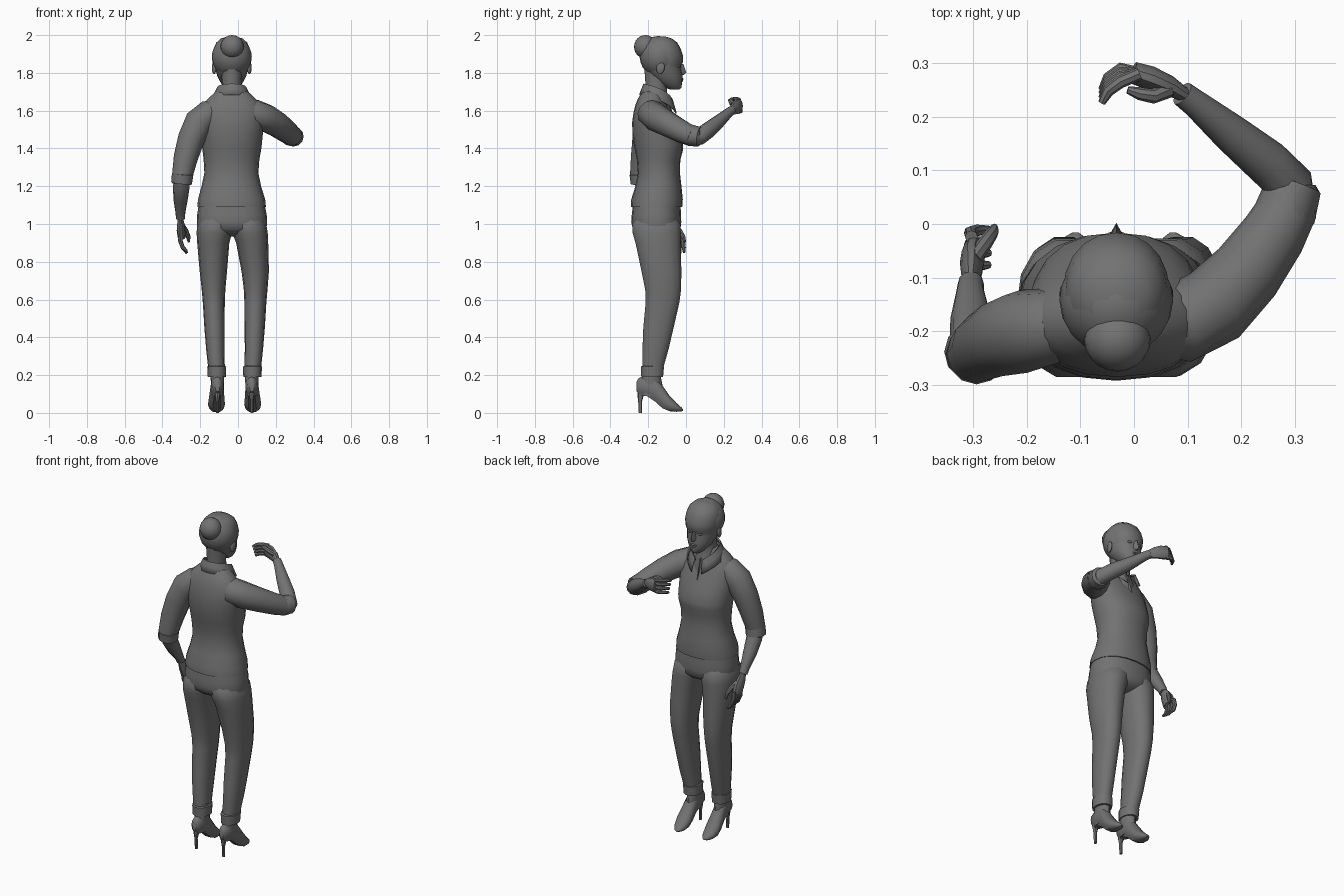
import bpy, bmesh, math
from mathutils import Vector as V

GREY = bpy.data.materials.new("dark_grey")
GREY.diffuse_color = (.17, .17, .17, 1)


def loft(name, rings, closed=True, caps=True, sharp=40):
    """Skin a list of point rings into one mesh."""
    bm = bmesh.new()
    vs = [[bm.verts.new(p) for p in r] for r in rings]
    n = len(rings[0])
    for a, b in zip(vs, vs[1:]):
        for i in range(n if closed else n - 1):
            j = (i + 1) % n
            bm.faces.new((a[i], a[j], b[j], b[i]))
    if caps:
        bm.faces.new(vs[0])
        bm.faces.new(vs[-1])
    bmesh.ops.recalc_face_normals(bm, faces=bm.faces)
    me = bpy.data.meshes.new(name)
    bm.to_mesh(me)
    bm.free()
    for f in me.polygons:
        f.use_smooth = True
    me.set_sharp_from_angle(angle=math.radians(sharp))
    me.materials.append(GREY)
    ob = bpy.data.objects.new(name, me)
    bpy.context.collection.objects.link(ob)
    return ob


def slices(name, rows, n=18, p=2.2):
    """Stack of horizontal superellipses: (z, x0, x1, y0, y1)."""
    def s(v):
        return math.copysign(abs(v) ** (2 / p), v)
    return loft(name, [[((x0 + x1) / 2 + (x1 - x0) / 2 * s(math.cos(2 * math.pi * i / n)),
                         (y0 + y1) / 2 + (y1 - y0) / 2 * s(math.sin(2 * math.pi * i / n)), z)
                        for i in range(n)] for z, x0, x1, y0, y1 in rows])


def tube(name, pts, n=12, side=V((0, 0, 1)), flat=1.0):
    """Tube through (x, y, z, r); flat scales the width across 'side'."""
    c = [V(p[:3]) for p in pts]
    rings = []
    for k, p in enumerate(pts):
        t = (c[min(k + 1, len(c) - 1)] - c[max(k - 1, 0)]).normalized()
        u = t.cross(side).normalized()
        w = u.cross(t)
        rings.append([c[k] + u * p[3] * flat * math.cos(2 * math.pi * i / n)
                      + w * p[3] * math.sin(2 * math.pi * i / n) for i in range(n)])
    return loft(name, rings)


def ball(name, loc, size, rot=(0, 0, 0)):
    bpy.ops.mesh.primitive_uv_sphere_add(segments=20, ring_count=12, location=loc, rotation=rot)
    ob = bpy.context.object
    ob.name, ob.scale = name, size
    ob.data.materials.append(GREY)
    bpy.ops.object.shade_smooth()
    return ob


CX = -0.033  # body midline

# Head, hair, bun, face details
slices("head", [(z, CX - w, CX + w, b, f) for z, w, b, f in [
    (1.712, .022, -.085, -.035), (1.722, .036, -.11, -.024), (1.75, .06, -.15, -.021),
    (1.785, .077, -.19, -.019), (1.82, .087, -.218, -.026), (1.84, .091, -.225, -.026),
    (1.856, .094, -.23, -.016), (1.89, .099, -.236, -.016), (1.93, .095, -.228, -.029),
    (1.96, .082, -.21, -.046), (1.982, .058, -.185, -.075), (1.993, .02, -.15, -.11)]], 20, 2.1)
ball("hair", (CX, -.142, 1.885), (.106, .103, .111), (.3, 0, 0))
ball("hair_bun", (CX + .002, -.215, 1.938), (.062, .06, .062))
loft("nose", [[(CX - w, y0, z), (CX, y1, z), (CX + w, y0, z)] for z, w, y0, y1 in
              [(1.79, .012, -.028, -.012), (1.801, .017, -.028, .002), (1.848, .007, -.028, -.014)]])
ball("upper_lip", (CX, -.023, 1.768), (.022, .009, .006))
ball("lower_lip", (CX, -.024, 1.758), (.019, .009, .006))
for s in (-1, 1):
    ball("ear", (CX + s * .094, -.135, 1.825), (.011, .022, .032), (-.2, 0, s * -.2))
    ball("eye", (CX + s * .034, -.035, 1.836), (.014, .008, .007), (0, 0, s * -.25))

# Neck and open neckline
slices("neck", [(1.56, -.08, .015, -.16, -.075), (1.62, -.1, .035, -.2, -.08),
                (1.68, -.088, .022, -.215, -.1), (1.74, -.084, .018, -.216, -.1),
                (1.82, -.09, .024, -.222, -.08)], 14, 2)
loft("open_neckline", [[(CX - w, y - .04, z), (CX, y, z), (CX + w, y - .04, z)] for z, w, y in
                       [(1.54, .003, -.056), (1.6, .028, -.074), (1.66, .04, -.088)]])

# Shirt body
slices("shirt", [
    (1.09, -.215, .148, -.292, -.02), (1.13, -.212, .144, -.29, -.017),
    (1.2, -.193, .122, -.268, -.024), (1.27, -.178, .108, -.255, -.032),
    (1.34, -.182, .113, -.26, -.03), (1.39, -.188, .122, -.27, -.016),
    (1.42, -.191, .126, -.276, -.016), (1.48, -.196, .132, -.284, -.034),
    (1.54, -.2, .137, -.285, -.06), (1.59, -.198, .135, -.278, -.083),
    (1.63, -.185, .118, -.268, -.1), (1.66, -.162, .096, -.256, -.112),
    (1.69, -.13, .065, -.24, -.12), (1.715, -.098, .034, -.225, -.125)], 20, 2.2)

# Folded collar, open at the front
rows = []
for out, drop in ((0, 0), (.01, .008), (.024, -.018), (.04, -.05)):
    row = []
    for k in range(17):
        t = -1 + k / 8
        a = t * math.radians(162)
        low = abs(t) ** 2.2
        row.append((CX + (.068 + out) * math.sin(a), -.15 - (.068 + out * .75) * math.cos(a) + .008 * low,
                    1.735 - .085 * low + drop * (1 + .3 * low)))
    rows.append(row)
col = loft("collar", rows, closed=False, caps=False)
col.modifiers.new("thick", 'SOLIDIFY').thickness = .005

# Trousers: hips, legs and turn-ups
slices("trouser_hips", [(.935, -.09, .028, -.2, -.09), (.95, -.17, .11, -.25, -.05),
                        (.975, -.212, .151, -.282, -.029), (1.01, -.217, .154, -.29, -.025),
                        (1.05, -.216, .152, -.287, -.026), (1.11, -.207, .14, -.28, -.03)], 20, 2.3)
LEG = [(1.03, -.2, -.03, -.27, -.045), (1.0, -.217, -.024, -.288, -.027), (.95, -.219, -.032, -.285, -.024),
       (.9, -.216, -.046, -.27, -.026), (.75, -.203, -.058, -.238, -.022), (.65, -.192, -.067, -.218, -.024),
       (.58, -.186, -.07, -.216, -.034), (.45, -.178, -.071, -.228, -.064),
       (.34, -.169, -.072, -.232, -.09), (.21, -.155, -.07, -.232, -.127)]
CUFF = [(.192, -.15, -.072, -.23, -.13), (.19, -.16, -.064, -.238, -.12),
        (.245, -.163, -.063, -.241, -.115), (.25, -.153, -.072, -.23, -.13)]


def other(rows):
    """Mirror slices to the other leg, narrowing towards the hips."""
    out = []
    for z, x0, x1, y0, y1 in rows:
        m = -.036 - .03 * max(0, (z - .72) / .27)
        out.append((z, m - x1, m - x0, y0, y1))
    return out


for side, f in (("left", lambda r: r), ("right", other)):
    slices(side + "_trouser_leg", f(LEG), 14)
    slices(side + "_turn_up", f(CUFF), 14)
    s = -1 if side == "left" else 1
    x = -.018 + s * .091
    # High-heeled shoe: ankle, foot along y, thin heel
    slices(side + "_ankle", [(.09, x - .028, x + .028, -.24, -.13), (.15, x - .034, x + .034, -.25, -.125),
                             (.2, x - .037, x + .037, -.23, -.135), (.26, x - .04, x + .04, -.23, -.135)], 12, 2)
    rings = []
    for y, w, z0, z1, dx in [(-.262, .012, .11, .165, 0), (-.25, .026, .095, .185, 0),
                             (-.21, .034, .082, .2, 0), (-.165, .036, .05, .2, .002),
                             (-.125, .041, .015, .145, .004), (-.085, .045, .002, .088, .005),
                             (-.05, .036, .002, .052, .004), (-.025, .02, .006, .03, .002),
                             (-.016, .006, .01, .02, 0)]:
        rings.append([(x + s * dx + w * math.cos(a), y,
                       (z0 + z1) / 2 + (z1 - z0) / 2 * max(-.85, math.sin(a)))
                      for a in [i * math.pi / 6 for i in range(12)]])
    loft(side + "_shoe", rings)
    slices(side + "_heel", [(0, x - .008, x + .008, -.25, -.232), (.06, x - .008, x + .008, -.253, -.233),
                            (.1, x - .016, x + .016, -.258, -.222), (.13, x - .026, x + .026, -.258, -.2)], 8, 2)

# Lowered arm
Y = V((0, 1, 0))
tube("left_sleeve", [(-.09, -.185, 1.615, .045), (-.15, -.19, 1.59, .07), (-.205, -.2, 1.54, .078),
                     (-.248, -.213, 1.45, .071), (-.277, -.228, 1.35, .064), (-.296, -.243, 1.25, .054)], 12, Y)
tube("left_sleeve_cuff", [(-.293, -.242, 1.265, .05), (-.293, -.242, 1.264, .057),
                          (-.299, -.238, 1.215, .055), (-.299, -.238, 1.214, .045)], 12, Y)
tube("left_forearm", [(-.295, -.245, 1.26, .04), (-.3, -.222, 1.2, .044), (-.304, -.175, 1.13, .038),
                      (-.305, -.125, 1.06, .026), (-.304, -.11, 1.03, .024)], 12, Y)
tube("left_palm", [(-.304, -.112, 1.035, .023), (-.303, -.092, 1.0, .035), (-.302, -.072, .965, .041),
                   (-.298, -.058, .93, .038)], 10, Y, .55)
for k in range(4):
    y, e = -.09 + .022 * k, .006 * abs(k - 2)
    tube("left_finger", [(-.303, y, .95, .012), (-.305, y + .008, .91, .012), (-.292, y + .012, .875, .011),
                         (-.27, y + .014, .845 + e, .007)], 8, Y)
tube("left_thumb", [(-.298, -.065, .995, .014), (-.277, -.035, .965, .014), (-.264, -.016, .935, .012),
                    (-.26, -.006, .905, .007)], 8, Y)

# Raised arm, bent across the front
tube("right_sleeve", [(.02, -.19, 1.61, .05), (.085, -.185, 1.585, .075), (.15, -.152, 1.56, .075),
                      (.21, -.09, 1.525, .068), (.26, -.02, 1.488, .061), (.292, .038, 1.462, .054)], 12)
tube("right_sleeve_cuff", [(.28, .018, 1.47, .05), (.281, .019, 1.47, .058),
                           (.298, .072, 1.462, .052), (.298, .073, 1.462, .04)], 12)
tube("right_forearm", [(.298, .035, 1.45, .04), (.292, .073, 1.462, .044), (.248, .115, 1.495, .043),
                       (.18, .17, 1.54, .036), (.115, .224, 1.588, .026), (.09, .243, 1.603, .024)], 12)
tube("right_palm", [(.095, .24, 1.6, .024), (.065, .258, 1.613, .034), (.03, .272, 1.623, .041),
                    (-.002, .282, 1.626, .037)], 10, flat=.55)
for k in range(4):
    z, b = 1.595 + .021 * k, .008 * (k - 1.5)
    tube("right_finger", [(.01, .28, z, .012), (-.025, .277 - b, z + .003, .012),
                          (-.048, .26 - b, z + .002, .011), (-.06, .238 - b, z - .004, .007)], 8)
tube("right_thumb", [(.065, .25, 1.632, .015), (.035, .238, 1.65, .014), (.01, .243, 1.658, .012),
                     (-.012, .25, 1.66, .007)], 8)
